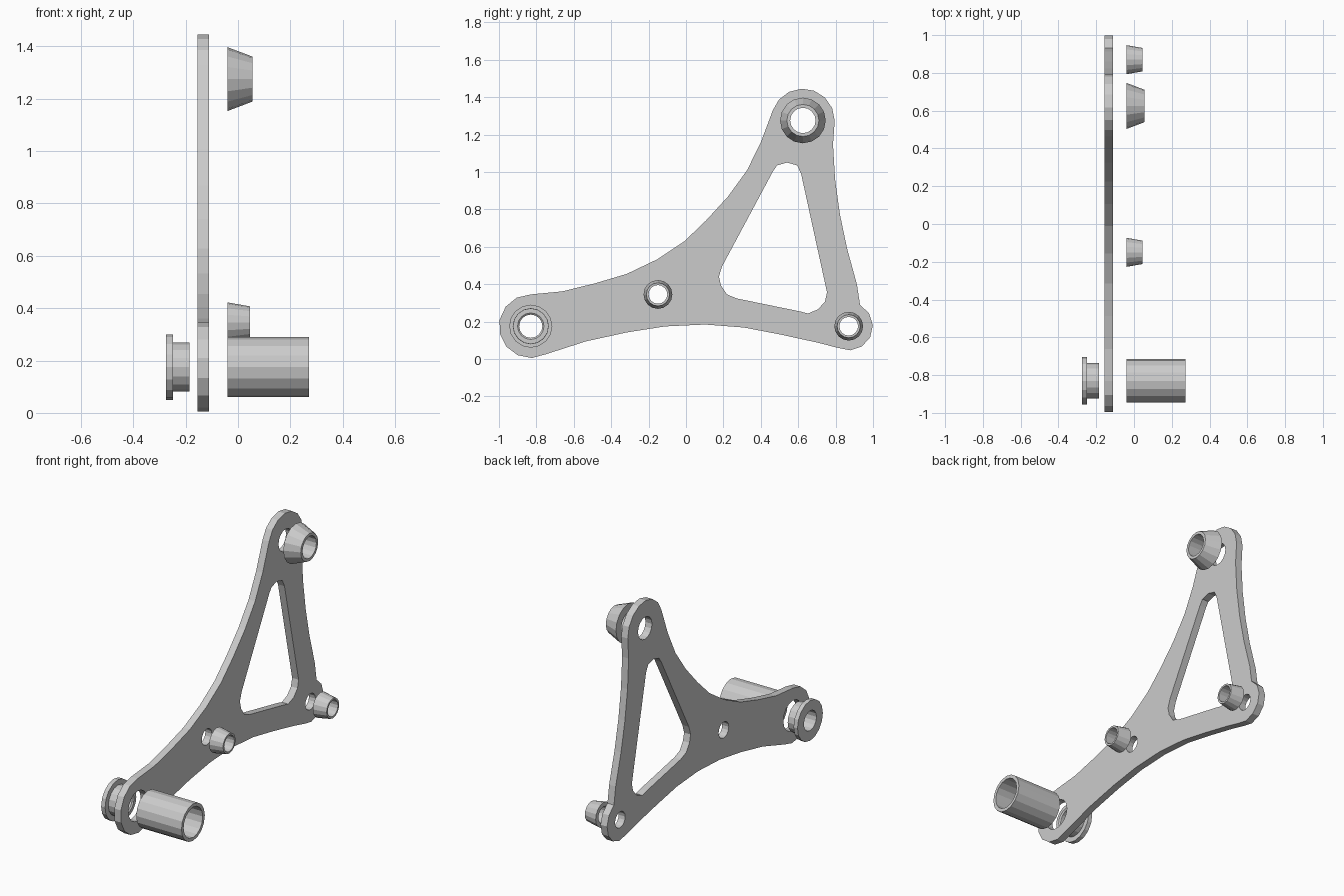
import bpy, bmesh, math
from mathutils import Matrix

if "Cube" in bpy.data.objects:
    bpy.data.objects.remove(bpy.data.objects["Cube"])

metal = bpy.data.materials.new("light_grey_metal")
metal.diffuse_color = (0.6, 0.6, 0.6, 1)
metal.use_nodes = True
metal.node_tree.nodes["Principled BSDF"].inputs["Base Color"].default_value = metal.diffuse_color

# Pivot centres in the (y, z) plane
REAR, TOP, FRONT, MID = (-0.83, 0.175), (0.625, 1.275), (0.87, 0.175), (-0.15, 0.345)


def arc(centre, r, a0, a1, n):
    """Points on an arc from a0 to a1 degrees, ends included."""
    angles = [math.radians(a0 + (a1 - a0) * i / n) for i in range(n + 1)]
    return [(centre[0] + r * math.cos(a), centre[1] + r * math.sin(a)) for a in angles]


def circle(centre, r, n=16):
    return arc(centre, r, 0, 360, n)[:-1]


def plate(name, loops, x0, x1):
    """Flat plate with holes, from closed (y, z) loops."""
    cu = bpy.data.curves.new(name + "_outline", 'CURVE')
    cu.dimensions = '2D'
    cu.fill_mode = 'BOTH'
    cu.extrude = (x1 - x0) / 2
    for pts in loops:
        sp = cu.splines.new('POLY')
        sp.points.add(len(pts) - 1)
        for p, (y, z) in zip(sp.points, pts):
            p.co = (y, z, 0, 1)
        sp.use_cyclic_u = True
    tmp = bpy.data.objects.new(name + "_tmp", cu)
    bpy.context.collection.objects.link(tmp)
    dg = bpy.context.evaluated_depsgraph_get()
    me = bpy.data.meshes.new_from_object(tmp.evaluated_get(dg))
    bpy.data.objects.remove(tmp)
    # local x, y, z become world y, z, x
    me.transform(Matrix(((0, 0, 1, (x0 + x1) / 2), (1, 0, 0, 0), (0, 1, 0, 0), (0, 0, 0, 1))))
    bm = bmesh.new()
    bm.from_mesh(me)
    bmesh.ops.remove_doubles(bm, verts=bm.verts, dist=1e-5)
    bmesh.ops.recalc_face_normals(bm, faces=bm.faces)
    bm.to_mesh(me)
    bm.free()
    me.materials.clear()
    me.materials.append(metal)
    for p in me.polygons:
        p.use_smooth = False
    bpy.context.collection.objects.link(bpy.data.objects.new(name, me))


def ring(name, centre, profile, n=16):
    """Revolve a closed (x, radius) profile around an axis along x."""
    bm = bmesh.new()
    rows = []
    for x, r in profile:
        rows.append([bm.verts.new((x, y, z)) for y, z in circle(centre, r, n)])
    for a, b in zip(rows, rows[1:] + rows[:1]):
        for i in range(n):
            j = (i + 1) % n
            bm.faces.new((a[i], a[j], b[j], b[i]))
    bmesh.ops.recalc_face_normals(bm, faces=bm.faces)
    me = bpy.data.meshes.new(name)
    bm.to_mesh(me)
    bm.free()
    me.materials.append(metal)
    bpy.context.collection.objects.link(bpy.data.objects.new(name, me))


# Bell-crank plate: rounded corners joined by concave edges
outline = arc(REAR, 0.17, -62, -270, 8)
outline += [(-0.663, 0.361), (-0.487, 0.404), (-0.316, 0.455), (-0.155, 0.532), (-0.01, 0.628),
            (0.107, 0.74), (0.225, 0.869), (0.326, 1.008), (0.40, 1.158)]
outline += arc(TOP, 0.17, 162, 0, 7)
outline += [(0.786, 1.147), (0.797, 0.96), (0.823, 0.773), (0.861, 0.591), (0.914, 0.398)]
outline += arc(FRONT, 0.129, 62, -116, 6)
outline += [(0.70, 0.088), (0.503, 0.131), (0.31, 0.168), (0.102, 0.184), (-0.112, 0.174),
            (-0.316, 0.142), (-0.535, 0.094)]
# Triangular lightening window
window = [(0.465, 1.003), (0.487, 1.035), (0.54, 1.05), (0.594, 1.035), (0.615, 0.992),
          (0.754, 0.356), (0.743, 0.307), (0.706, 0.265), (0.652, 0.243), (0.61, 0.254),
          (0.273, 0.323), (0.219, 0.345), (0.187, 0.393), (0.176, 0.441), (0.193, 0.495)]
plate("crank_plate", [outline, window, circle(REAR, 0.093), circle(TOP, 0.069),
                      circle(FRONT, 0.05), circle(MID, 0.05)], -0.155, -0.11)

# Tapered spacers
ring("top_spacer", TOP, [(-0.04, 0.122), (0.055, 0.086), (0.055, 0.068), (-0.04, 0.068)])
for name, c in (("front_spacer", FRONT), ("middle_spacer", MID)):
    ring(name, c, [(-0.04, 0.077), (0.045, 0.062), (0.045, 0.05), (-0.04, 0.05)])

# Pivot sleeve and flanged bushing
ring("pivot_sleeve", REAR, [(-0.04, 0.115), (0.272, 0.115), (0.272, 0.094), (-0.04, 0.094)])
ring("flanged_bushing", REAR, [(-0.275, 0.125), (-0.248, 0.125), (-0.248, 0.093), (-0.185, 0.093),
                               (-0.185, 0.071), (-0.192, 0.062), (-0.275, 0.062)])
